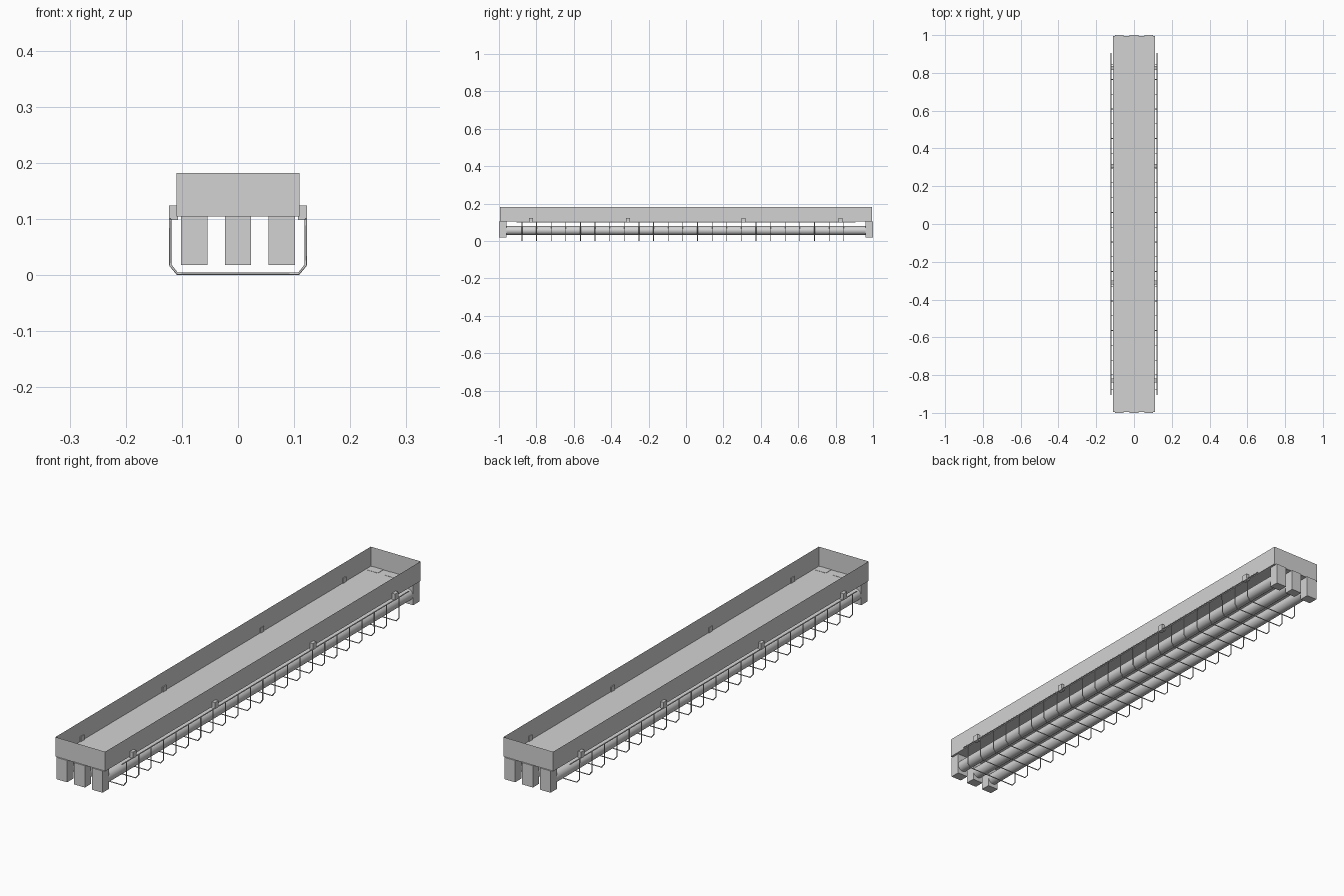
import bpy
import bmesh
import math

if "Cube" in bpy.data.objects:
    bpy.data.objects.remove(bpy.data.objects["Cube"])

grey = bpy.data.materials.new("light grey metal")
grey.diffuse_color = (0.65, 0.65, 0.65, 1)
grey.use_nodes = True
grey.node_tree.nodes["Principled BSDF"].inputs["Base Color"].default_value = grey.diffuse_color


def box(name, x0, x1, y0, y1, z0, z1):
    bpy.ops.mesh.primitive_cube_add(
        size=1, location=((x0 + x1) / 2, (y0 + y1) / 2, (z0 + z1) / 2))
    ob = bpy.context.object
    ob.name = name
    ob.scale = (x1 - x0, y1 - y0, z1 - z0)
    bpy.ops.object.transform_apply(location=False, rotation=False, scale=True)
    ob.data.materials.append(grey)
    return ob


def wires(name, paths, radius):
    cu = bpy.data.curves.new(name, "CURVE")
    cu.dimensions = "3D"
    cu.bevel_depth = radius
    cu.bevel_resolution = 1
    cu.use_fill_caps = True
    for pts in paths:
        sp = cu.splines.new("POLY")
        sp.points.add(len(pts) - 1)
        for p, co in zip(sp.points, pts):
            p.co = (*co, 1)
    cu.materials.append(grey)
    ob = bpy.data.objects.new(name, cu)
    bpy.context.collection.objects.link(ob)
    return ob


# Housing: thin sheet tray, open on top
tray = box("housing_tray", -0.11, 0.11, -0.995, 0.995, 0.104, 0.182)
bm = bmesh.new()
bm.from_mesh(tray.data)
bmesh.ops.delete(bm, geom=[f for f in bm.faces if f.normal.z > 0.5],
                 context="FACES_ONLY")
bm.to_mesh(tray.data)
bm.free()

# Three tubes, each held between two end sockets
for i, x in enumerate((-0.078, 0, 0.078)):
    bpy.ops.mesh.primitive_cylinder_add(
        vertices=32, radius=0.023, depth=1.93, location=(x, 0, 0.056),
        rotation=(math.pi / 2, 0, 0))
    tube = bpy.context.object
    tube.name = f"lamp_tube_{i + 1}"
    tube.data.materials.append(grey)
    bpy.ops.object.shade_smooth_by_angle()
    for s, end in ((-1, "front"), (1, "back")):
        y0, y1 = sorted((s * 0.96, s * 1.0))
        box(f"{end}_socket_{i + 1}", x - 0.0235, x + 0.0235, y0, y1, 0.018, 0.105)

# Wire guard: hoops under the tubes and a rail along each side
R = 0.0022
half = [(0.121, 0.1), (0.121, 0.018), (0.108, R)]
profile = half + [(-x, z) for x, z in reversed(half)]
hoops = []
for k in range(23):
    y = -0.877 + k * 0.0782
    hoops.append([(x, y, z) for x, z in profile])
wires("guard_hoops", hoops, R)
wires("guard_rails", [[(x, -0.905, 0.1), (x, 0.905, 0.1)] for x in (-0.121, 0.121)], R)

# Clips that hang the guard from the housing sides
for y in (-0.828, -0.31, 0.307, 0.826):
    for s, side in ((-1, "left"), (1, "right")):
        x0, x1 = sorted((s * 0.107, s * 0.123))
        box(f"{side}_clip", x0, x1, y - 0.011, y + 0.011, 0.098, 0.124)
